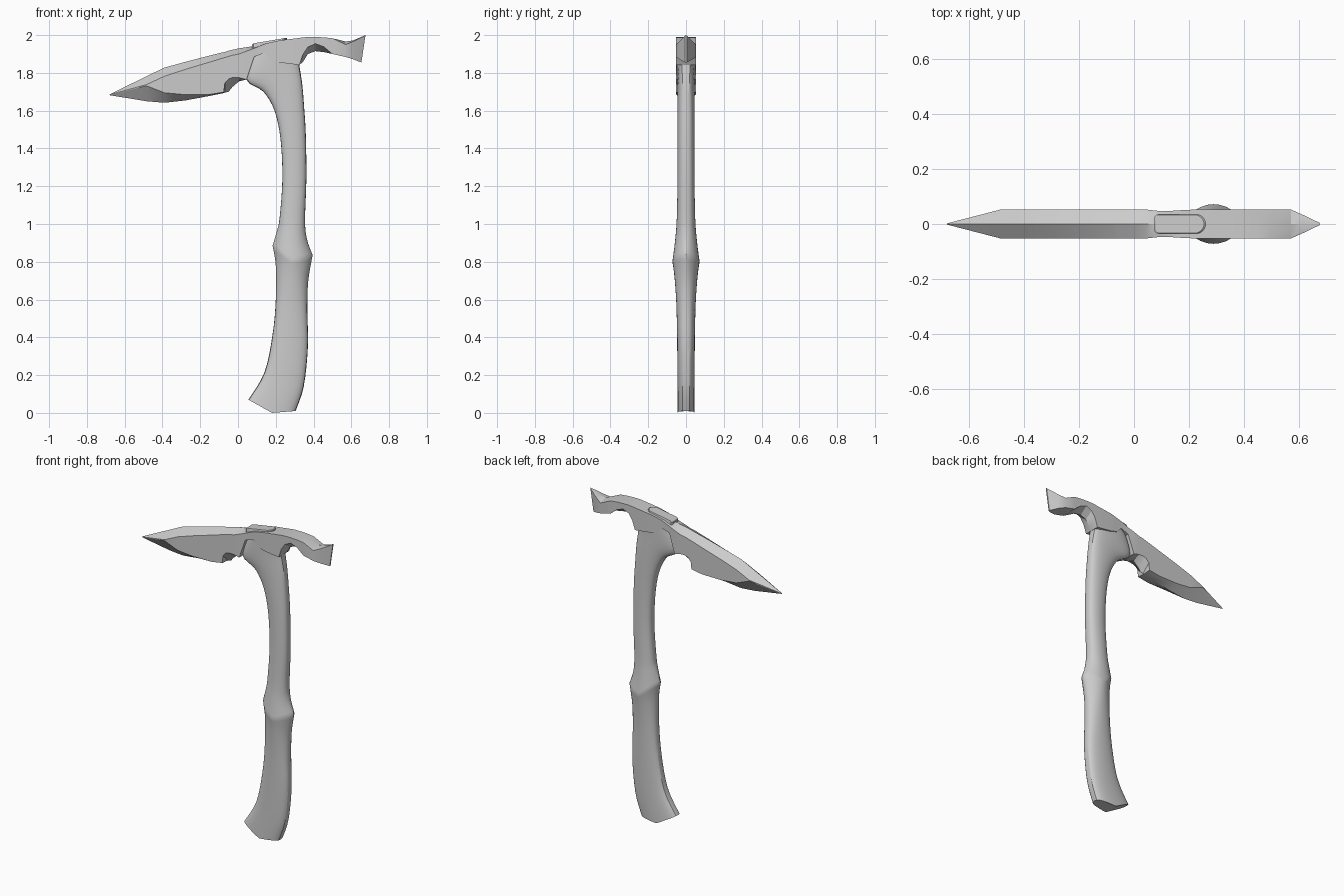
import bpy, bmesh, math


def loft(name, rings, angle):
    """Skin a list of equal-length vertex rings and cap both ends."""
    bm = bmesh.new()
    vr = [[bm.verts.new(p) for p in ring] for ring in rings]
    n = len(vr[0])
    for a, b in zip(vr, vr[1:]):
        for i in range(n):
            j = (i + 1) % n
            bm.faces.new((a[i], a[j], b[j], b[i]))
    bm.faces.new(vr[0][::-1])
    bm.faces.new(vr[-1])
    bmesh.ops.recalc_face_normals(bm, faces=bm.faces)
    me = bpy.data.meshes.new(name)
    bm.to_mesh(me)
    bm.free()
    ob = bpy.data.objects.new(name, me)
    bpy.context.collection.objects.link(ob)
    bpy.ops.object.select_all(action='DESELECT')
    ob.select_set(True)
    bpy.context.view_layer.objects.active = ob
    bpy.ops.object.shade_smooth_by_angle(angle=math.radians(angle))
    return ob


def spline(rows, steps=4):
    """Catmull-Rom interpolation through rows of numbers."""
    p = [rows[0]] + rows + [rows[-1]]
    out = []
    for k in range(1, len(p) - 2):
        for s in range(steps):
            t = s / steps
            out.append([0.5 * (2 * b + (c - a) * t + (2 * a - 5 * b + 4 * c - d) * t * t
                               + (3 * b - a - 3 * c + d) * t ** 3)
                        for a, b, c, d in zip(*p[k - 1:k + 3])])
    return out + [list(rows[-1])]


# Handle: left x,z, right x,z, mid drop, half thickness, roundness power
knuckle = (.183, .885, .395, .835, -.06, .072, 1.4)
lower = [
    (.055, .07, .305, .01, -.04, .045, .6),
    (.14, .215, .348, .14, -.02, .045, .6),
    (.183, .415, .37, .35, 0, .047, .65),
    (.20, .60, .367, .55, 0, .051, .8),
    (.20, .78, .372, .70, -.02, .061, 1.1),
    knuckle]
upper = [
    knuckle,
    (.205, .96, .365, .92, -.03, .058, 1.1),
    (.22, 1.03, .355, 1.02, 0, .049, .8),
    (.235, 1.24, .362, 1.24, 0, .045, .7),
    (.225, 1.45, .359, 1.47, 0, .045, .7),
    (.193, 1.60, .35, 1.62, 0, .045, .65),
    (.135, 1.70, .34, 1.74, .01, .045, .6),
    (.045, 1.765, .325, 1.84, .03, .045, .5),
    (.085, 1.90, .322, 1.90, .01, .045, .5)]


def handle_ring(row, n=28):
    lx, lz, rx, rz, drop, hw, p = row
    mx, mz = (lx + rx) / 2, (lz + rz) / 2 + drop
    ring = []
    for i in range(n):
        t = 2 * math.pi * i / n
        s, y = -math.cos(t), math.sin(t)
        ex, ez = (rx, rz) if s > 0 else (lx, lz)
        y = math.copysign(abs(y) ** p, y) if abs(y) > 1e-6 else 0
        ring.append((mx + (ex - mx) * abs(s), hw * y, mz + (ez - mz) * abs(s)))
    return ring


loft("handle", [handle_ring(r) for r in spline(lower) + spline(upper)[1:]], 28)

# Head: x, half thickness, top ridge z, side top z, side bottom z, bottom ridge z
W = .0525
pick = [
    (-.68, .002, 1.686, 1.685, 1.683, 1.682),
    (-.485, W, 1.782, 1.738, 1.732, 1.65),
    (-.39, W, 1.828, 1.782, 1.695, 1.642),
    (-.28, W, 1.858, 1.818, 1.685, 1.654),
    (-.15, W, 1.892, 1.857, 1.686, 1.678),
    (-.075, W, 1.91, 1.88, 1.698, 1.693),
    (-.07, W, 1.911, 1.881, 1.745, 1.695),
    (-.05, W, 1.917, 1.887, 1.768, 1.70),
    (-.03, W, 1.922, 1.893, 1.775, 1.725),
    (.005, W, 1.93, 1.90, 1.775, 1.755),
    (.045, W, 1.936, 1.915, 1.765, 1.765)]
chisel = [
    (.085, .048, 1.942, 1.93, 1.885, 1.885),
    (.14, .048, 1.955, 1.953, 1.905, 1.905),
    (.17, .05, 1.962, 1.961, 1.87, 1.87),
    (.22, W, 1.972, 1.972, 1.855, 1.855),
    (.325, W, 1.985, 1.985, 1.842, 1.842),
    (.345, W, 1.988, 1.988, 1.90, 1.86),
    (.37, W, 1.99, 1.99, 1.937, 1.90),
    (.41, W, 1.99, 1.99, 1.955, 1.915),
    (.455, W, 1.988, 1.988, 1.938, 1.91),
    (.50, W, 1.983, 1.983, 1.90, 1.90),
    (.57, W, 1.966, 1.95, 1.884, 1.884),
    (.61, .035, 1.972, 1.966, 1.872, 1.872),
    (.675, .004, 2.0, 1.998, 1.855, 1.855)]
rings = [[(x, 0, zt), (x, w, zst), (x, w, zsb), (x, 0, zb), (x, -w, zsb), (x, -w, zst)]
         for x, w, zt, zst, zsb, zb in pick + chisel]
# slanted cutting edge
rings[-1] = [(x - .15 * (2.0 - z), y, z) for x, y, z in rings[-1]]
loft("head", rings, 25)

# Tenon of the handle showing through the top of the head
R = .035
outline = [(.075, R - .008), (.083, R)]
outline += [(.225 + R * math.sin(a), R * math.cos(a))
            for a in (math.pi * i / 12 for i in range(13))]
outline += [(.083, -R), (.075, -R + .008)]
cx = .165


def tenon_ring(dz, s=1.0):
    pts = [(cx + (x - cx) * s, y * s) for x, y in outline]
    return [(x, y, 1.955 + .17 * (x - .075) + dz) for x, y in pts]


loft("tenon", [tenon_ring(-.05), tenon_ring(-.004), tenon_ring(0, .94)], 30)
